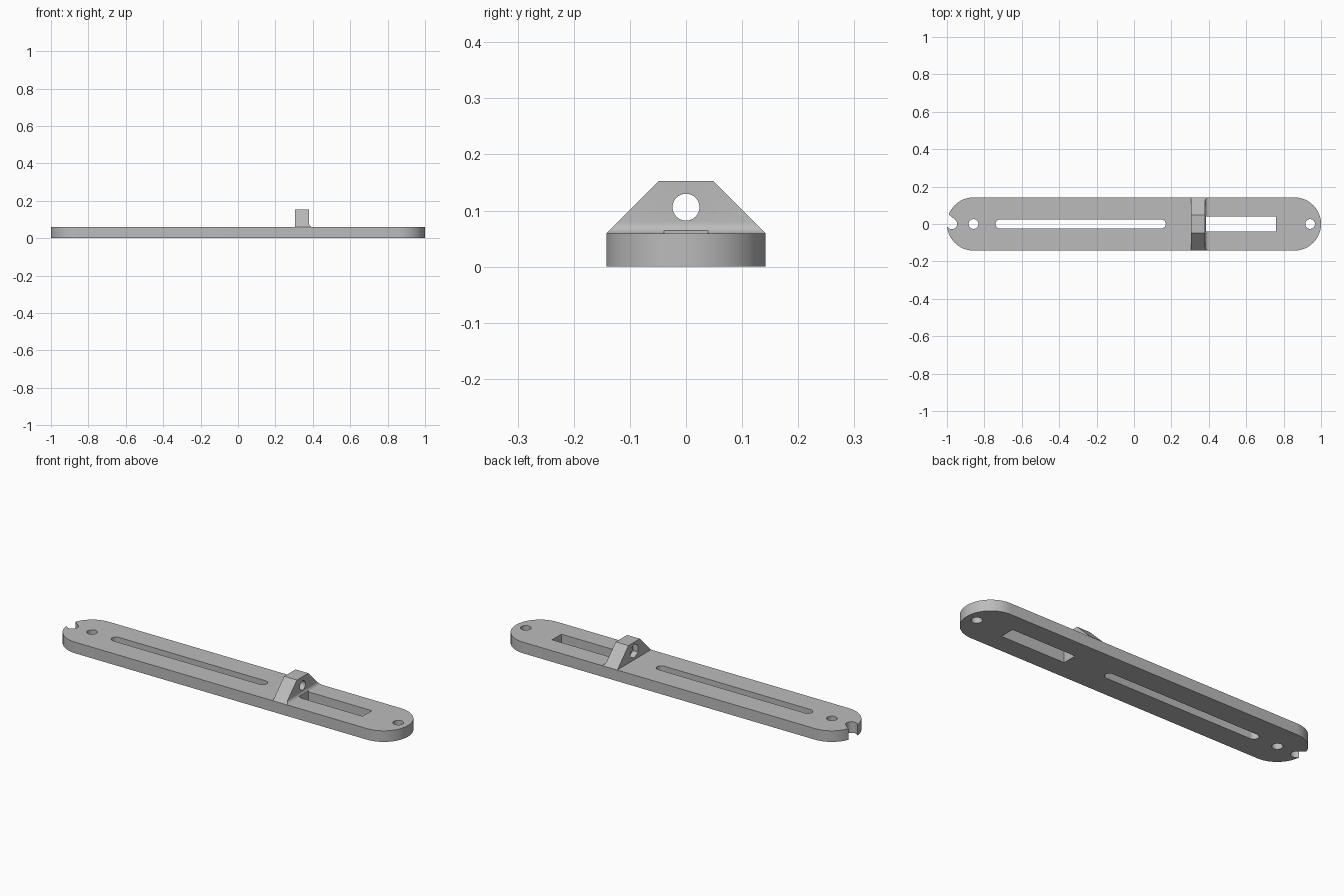
import bpy, bmesh
from math import cos, sin, pi, radians

cube = bpy.data.objects.get("Cube")
if cube:
    bpy.data.objects.remove(cube, do_unlink=True)

grey = bpy.data.materials.new("plain_grey")
grey.use_nodes = True
grey.diffuse_color = (0.5, 0.5, 0.5, 1)
grey.node_tree.nodes["Principled BSDF"].inputs["Base Color"].default_value = (0.5, 0.5, 0.5, 1)

HALF = 0.142      # half width of the bar
TOP = 0.059       # bar thickness
PEAK = 0.153      # top of the bracket
HOLE_Z = 0.106


def arc(cx, cy, r, start, end, n):
    """Points on an arc, angles in degrees."""
    angles = [radians(start + (end - start) * i / n) for i in range(n + 1)]
    return [(cx + r * cos(a), cy + r * sin(a)) for a in angles]


def circle(cx, cy, r, n=32, start=0):
    return arc(cx, cy, r, start, start + 360, n)[:-1]


def capsule(x0, x1, r, n):
    return arc(x1, 0, r, -90, 90, n) + arc(x0, 0, r, 90, 270, n)


def prism(name, outline, lo, hi, axis="z"):
    """Extrude a 2D outline along the given axis."""
    place = {"x": lambda p, t: (t, p[0], p[1]),
             "y": lambda p, t: (p[0], t, p[1]),
             "z": lambda p, t: (p[0], p[1], t)}[axis]
    bm = bmesh.new()
    low = [bm.verts.new(place(p, lo)) for p in outline]
    high = [bm.verts.new(place(p, hi)) for p in outline]
    bm.faces.new(low)
    bm.faces.new(high)
    for i in range(len(outline)):
        j = (i + 1) % len(outline)
        bm.faces.new((low[i], low[j], high[j], high[i]))
    bmesh.ops.recalc_face_normals(bm, faces=bm.faces)
    mesh = bpy.data.meshes.new(name)
    bm.to_mesh(mesh)
    bm.free()
    mesh.materials.append(grey)
    obj = bpy.data.objects.new(name, mesh)
    bpy.context.collection.objects.link(obj)
    return obj


def select(obj):
    bpy.ops.object.select_all(action="DESELECT")
    obj.select_set(True)
    bpy.context.view_layer.objects.active = obj


def combine(obj, tool, operation="DIFFERENCE"):
    """Apply a boolean and discard the tool."""
    mod = obj.modifiers.new("cut", "BOOLEAN")
    mod.operation = operation
    mod.solver = "EXACT"
    mod.object = tool
    select(obj)
    bpy.ops.object.modifier_apply(modifier=mod.name)
    bpy.data.objects.remove(tool, do_unlink=True)


def window_cutter():
    x0, x1, w = 0.386, 0.76, 0.039
    return prism("window_cutter", [(x0, -w), (x1, -w), (x1, w), (x0, w)], -0.1, 0.3)


# Flat bar with rounded ends
bar = prism("bar", capsule(HALF - 1, 1 - HALF, HALF, 40), 0, TOP)

# Long slot, screw holes and rectangular window
through = [capsule(-0.717, 0.146, 0.024, 12),
           circle(-0.858, 0, 0.026),
           circle(0.942, 0, 0.026)]
for outline in through:
    combine(bar, prism("cutter", outline, -0.1, 0.3))
combine(bar, window_cutter())

# Slanted open hook notch in the end
tilt, r = 140, 0.028
notch = arc(-0.973, 0, r, tilt + 90, tilt + 270, 20)
dx, dy = 0.15 * cos(radians(tilt)), 0.15 * sin(radians(tilt))
notch += [(notch[-1][0] + dx, notch[-1][1] + dy), (notch[0][0] + dx, notch[0][1] + dy)]
combine(bar, prism("notch_cutter", notch, -0.1, 0.3))

# Upright bracket with a filleted foot, trimmed to sloping shoulders
back, face, fillet = 0.305, 0.38, 0.02
side = [(back, TOP), (back, PEAK), (face, PEAK)]
side += arc(face + fillet, TOP + fillet, fillet, 180, 270, 10)
bracket = prism("bracket", side, -0.2, 0.2, "y")
low, high = TOP - 0.02, PEAK + 0.02
wide, narrow = HALF + 0.02, HALF - (high - TOP)
shoulders = [(-wide, low), (wide, low), (narrow, high), (-narrow, high)]
combine(bracket, prism("shoulders", shoulders, 0.2, 0.5, "x"), "INTERSECT")
combine(bracket, window_cutter())

# Cross hole and the hexagonal nut pocket behind it
combine(bracket, prism("hole_cutter", circle(0, HOLE_Z, 0.024), 0.2, 0.5, "x"))
combine(bracket, prism("nut_cutter", circle(0, HOLE_Z, 0.037, 6, 90), 0.2, back + 0.03, "x"))

for obj in (bar, bracket):
    select(obj)
    bpy.ops.object.shade_smooth_by_angle(angle=radians(30))
